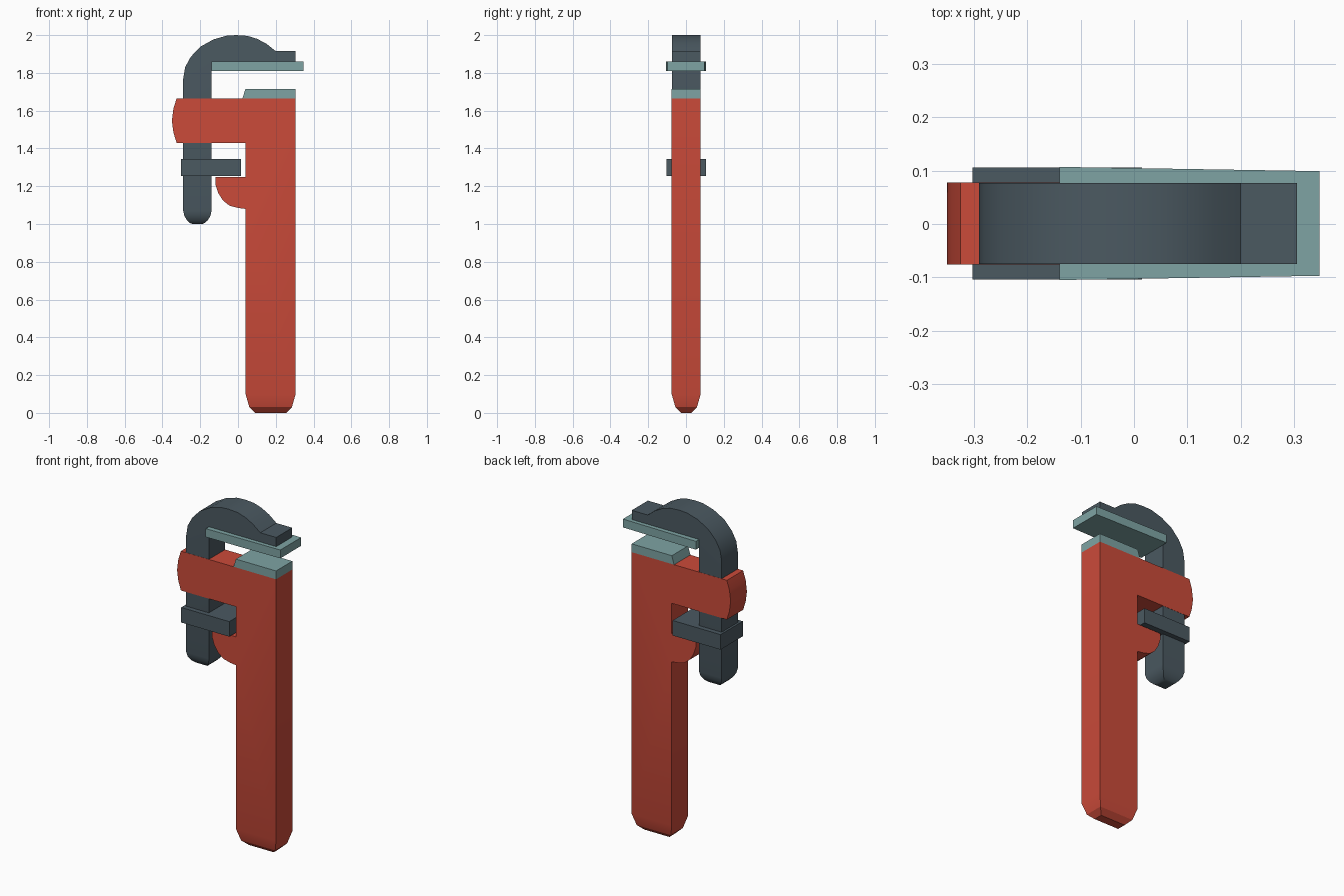
import bpy
import bmesh
from mathutils import Vector

cube = bpy.data.objects.get("Cube")
if cube:
    bpy.data.objects.remove(cube, do_unlink=True)

Y_MID = 0.001
HALF = 0.077


def material(name, rgb):
    mat = bpy.data.materials.new(name)
    mat.use_nodes = True
    mat.diffuse_color = (*rgb, 1)
    mat.node_tree.nodes["Principled BSDF"].inputs["Base Color"].default_value = (*rgb, 1)
    return mat


red = material("red paint", (0.60, 0.07, 0.042))
slate = material("dark slate steel", (0.07, 0.10, 0.12))
teal = material("pale teal steel", (0.21, 0.37, 0.37))


def slab(profile, half):
    """Extrude an x-z outline symmetrically along y."""
    bm = bmesh.new()
    face = bm.faces.new([bm.verts.new((x, Y_MID - half, z)) for x, z in profile])
    out = bmesh.ops.extrude_face_region(bm, geom=[face], use_keep_orig=True)
    moved = [g for g in out["geom"] if isinstance(g, bmesh.types.BMVert)]
    bmesh.ops.translate(bm, verts=moved, vec=(0, 2 * half, 0))
    bmesh.ops.recalc_face_normals(bm, faces=bm.faces)
    return bm


def round_foot(bm, rings):
    """Extend the lowest face downward through (z, inset) rings."""
    face = min(bm.faces, key=lambda f: f.calc_center_median().z)
    centre = face.calc_center_median()
    start = [v.co.copy() for v in face.verts]
    for z, inset in rings:
        face = bmesh.ops.extrude_discrete_faces(bm, faces=[face])["faces"][0]
        for v, co in zip(face.verts, start):
            d = co - centre
            v.co = Vector((co.x - inset * (1 if d.x > 0 else -1),
                           co.y - inset * (1 if d.y > 0 else -1), z))
    bmesh.ops.recalc_face_normals(bm, faces=bm.faces)


def finish(name, bm, mat):
    mesh = bpy.data.meshes.new(name)
    bm.to_mesh(mesh)
    bm.free()
    mesh.materials.append(mat)
    obj = bpy.data.objects.new(name, mesh)
    bpy.context.collection.objects.link(obj)
    bpy.ops.object.select_all(action="DESELECT")
    obj.select_set(True)
    bpy.context.view_layer.objects.active = obj
    bpy.ops.object.shade_smooth_by_angle(angle=0.5)
    return obj


# Red body: handle, sleeve head and rounded lug in one outline
body = slab([(0.04, 0.10), (0.305, 0.10), (0.305, 1.665), (-0.325, 1.665),
             (-0.342, 1.61), (-0.35, 1.547), (-0.342, 1.485), (-0.325, 1.43),
             (0.04, 1.43), (0.04, 1.25), (-0.12, 1.25), (-0.12, 1.21),
             (-0.105, 1.165), (-0.08, 1.125), (-0.045, 1.097), (0, 1.085),
             (0.04, 1.08)], HALF)
round_foot(body, [(0.03, 0.02), (0, 0.05)])
finish("handle_body", body, red)

# Sliding hook: shank, arch and blunt tip, a hair thinner than the sleeve
hook = slab([(-0.29, 1.07), (-0.14, 1.07), (-0.14, 1.86), (0.305, 1.86),
             (0.305, 1.915), (0.2, 1.915), (0.152, 1.953), (0.102, 1.98),
             (0.05, 1.996), (-0.01, 2.0), (-0.06, 1.997), (-0.13, 1.977),
             (-0.2, 1.938), (-0.25, 1.885), (-0.28, 1.83), (-0.29, 1.77)], HALF - 0.001)
round_foot(hook, [(1.043, 0.006), (1.02, 0.02), (1.006, 0.034), (1.0, 0.05)])
finish("hook_jaw", hook, slate)

# Adjusting nut around the shank
finish("adjusting_nut", slab([(-0.303, 1.255), (0.015, 1.255),
                              (0.015, 1.345), (-0.303, 1.345)], 0.105), slate)

# Upper jaw plate, narrowing slightly toward its free end
plate = slab([(-0.14, 1.81), (0.348, 1.81), (0.348, 1.86), (-0.14, 1.86)], 0.106)
for v in plate.verts:
    if v.co.x > 0:
        v.co.y = Y_MID + (v.co.y - Y_MID) * 0.925
finish("upper_jaw_plate", plate, teal)

# Lower jaw pad on top of the body
finish("lower_jaw_pad", slab([(0.024, 1.665), (0.305, 1.665),
                              (0.305, 1.715), (0.039, 1.715)], HALF), teal)
